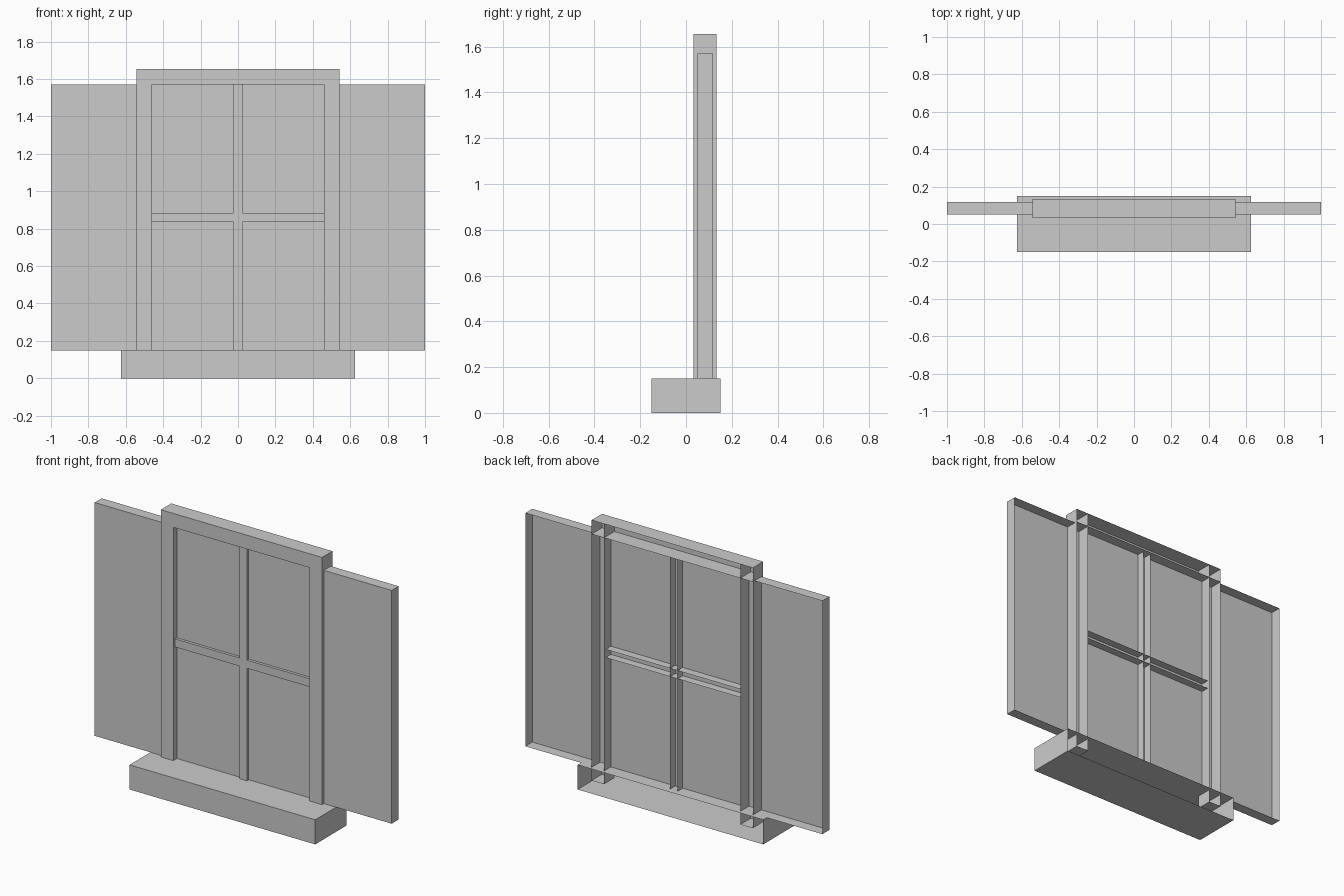
import bpy, bmesh

if "Cube" in bpy.data.objects:
    bpy.data.objects.remove(bpy.data.objects["Cube"])


def open_box(name, x, y, z):
    """Box given by (min, max) ranges, with the back (+y) side left open."""
    bm = bmesh.new()
    bmesh.ops.create_cube(bm, size=1)
    for v in bm.verts:
        v.co = [r[0] if c < 0 else r[1] for c, r in zip(v.co, (x, y, z))]
    bm.normal_update()
    back = [f for f in bm.faces if f.normal.y > 0.9]
    bmesh.ops.delete(bm, geom=back, context='FACES')
    mesh = bpy.data.meshes.new(name)
    bm.to_mesh(mesh)
    bm.free()
    ob = bpy.data.objects.new(name, mesh)
    bpy.context.collection.objects.link(ob)
    return ob


OUT, INN = 0.543, 0.459          # frame outer and inner half widths
BASE, HEAD, TOP = 0.15, 1.57, 1.655
FRAME_Y = (0.033, 0.133)
SASH_Y = (0.05, 0.117)
PANE_Y = (0.067, 0.117)

# Sill under the window
open_box("sill", (-0.625, 0.625), (-0.15, 0.15), (0, BASE))

# Frame: header, with stiles that run down into the sill
open_box("frame_header", (-OUT, OUT), FRAME_Y, (HEAD, TOP))
for side, s in (("left", -1), ("right", 1)):
    open_box(f"frame_stile_{side}", sorted((s * INN, s * OUT)), FRAME_Y, (0.07, TOP))
    # Flat shutter, tucked behind the stile
    open_box(f"shutter_{side}", sorted((s * INN, s * 1.0)), SASH_Y, (BASE, HEAD))

# Glass and the crossed glazing bars
open_box("window_pane", (-INN, INN), PANE_Y, (BASE, HEAD))
open_box("glazing_bar_vertical", (-0.025, 0.025), SASH_Y, (BASE, HEAD))
open_box("glazing_bar_horizontal", (-INN, INN), SASH_Y, (0.835, 0.885))
